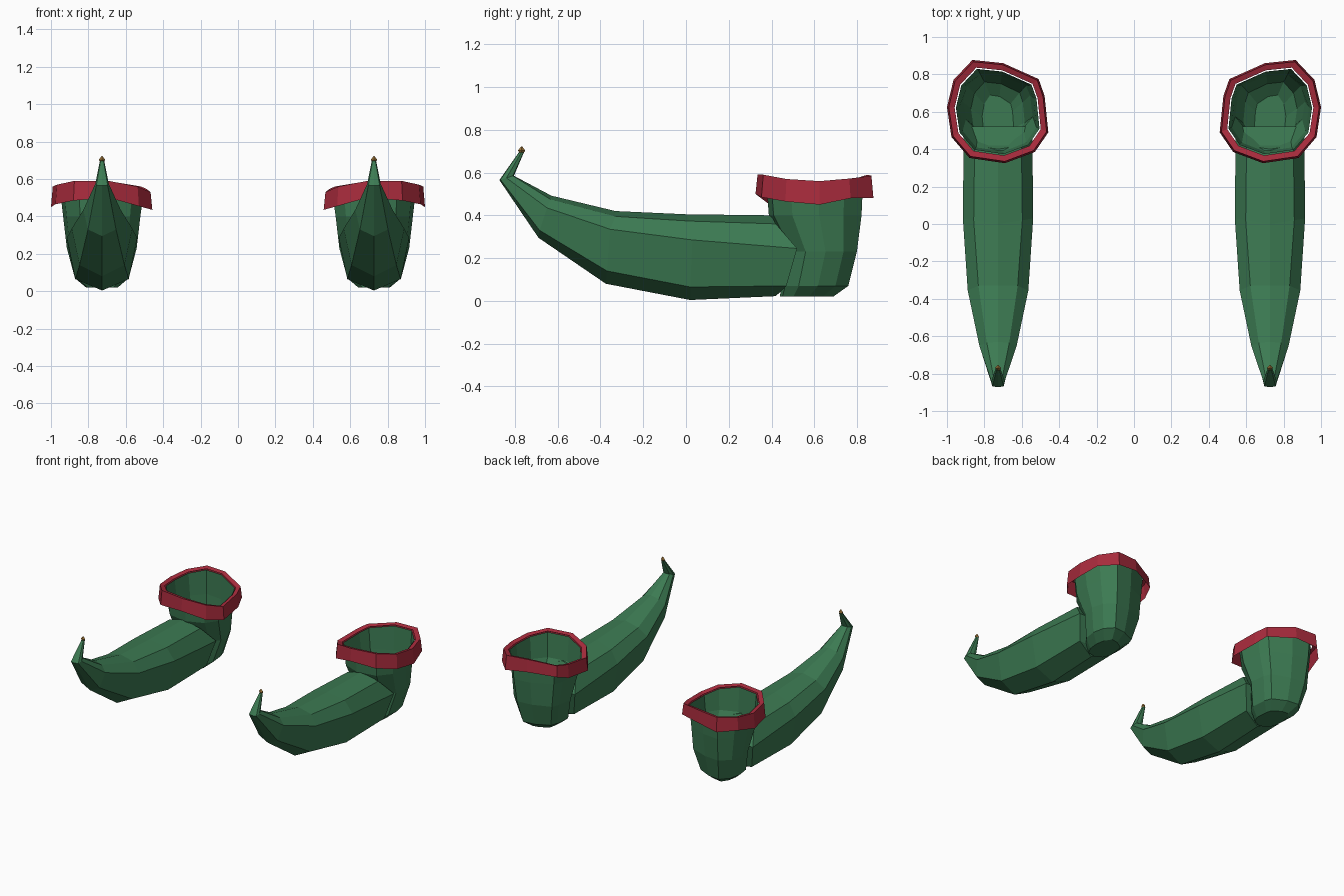
import bpy, bmesh

if "Cube" in bpy.data.objects:
    bpy.data.objects.remove(bpy.data.objects["Cube"])

CX, CY = 0.727, 0.603  # centre of the ankle opening


def material(name, rgb):
    m = bpy.data.materials.new(name)
    m.diffuse_color = (*rgb, 1)
    m.use_nodes = True
    m.node_tree.nodes["Principled BSDF"].inputs["Base Color"].default_value = m.diffuse_color
    return m


GREEN = material("felt green", (0.045, 0.195, 0.085))
RED = material("cuff red", (0.39, 0.024, 0.045))
GOLD = material("tip gold", (0.36, 0.19, 0.045))


def loft(name, rings, mat, cap_start=False, cap_end=False):
    """Bridge closed rings of points, then mirror to make the pair."""
    bm = bmesh.new()
    vs = [[bm.verts.new(p) for p in r] for r in rings]
    n = len(vs[0])
    for a, b in zip(vs, vs[1:]):
        for i in range(n):
            j = (i + 1) % n
            bm.faces.new((a[i], a[j], b[j], b[i]))
    if cap_start:  # strips across the symmetric ring
        r = vs[0]
        h = n // 2
        for i in range(h):
            quad = [r[i], r[i + 1], r[n - i - 1], r[(n - i) % n]]
            bm.faces.new(list(dict.fromkeys(quad)))
    if cap_end:
        bm.faces.new(vs[-1])
    bmesh.ops.recalc_face_normals(bm, faces=bm.faces)
    me = bpy.data.meshes.new(name)
    bm.to_mesh(me)
    bm.free()
    me.materials.append(mat)
    ob = bpy.data.objects.new(name, me)
    bpy.context.collection.objects.link(ob)
    ob.modifiers.new("pair", 'MIRROR').use_mirror_merge = False
    return ob


# Pointed foot: each section is top, shoulder, side, low side, keel
sections = [
    [(0, .40, .40), (.125, .42, .36), (.183, .52, .245), (.14, .47, .07), (0, .42, .022)],
    [(0, .00, .405), (.13, .02, .373), (.188, .03, .285), (.143, .02, .065), (0, .02, .004)],
    [(0, -.33, .42), (.105, -.33, .395), (.162, -.355, .335), (.12, -.37, .14), (0, -.375, .08)],
    [(0, -.63, .492), (.06, -.635, .475), (.10, -.65, .435), (.075, -.685, .33), (0, -.69, .295)],
    [(0, -.805, .585), (.025, -.81, .585), (.036, -.84, .575), (.03, -.868, .567), (0, -.873, .565)],
    [(0, -.758, .695), (.008, -.76, .695), (.012, -.77, .695), (.008, -.78, .695), (0, -.782, .695)],
]
foot = []
for s in sections:
    pts = s + [(-x, y, z) for x, y, z in s[3:0:-1]]
    foot.append([(CX + x, y, z) for x, y, z in pts])
loft("pointed_foot", foot, GREEN, cap_start=True, cap_end=True)

# Irregular cuff outline: x, y, top height, hem height
outline = [
    (.864, .877, .585, .48), (.70, .86, .59, .50), (.51, .775, .56, .48),
    (.478, .685, .545, .45), (.458, .49, .53, .435), (.53, .385, .56, .455),
    (.69, .325, .59, .50), (.88, .353, .59, .485), (.976, .465, .57, .465),
    (1.0, .625, .56, .45), (.965, .77, .572, .48),
]


def scaled(k, pick):
    return [(CX + (p[0] - CX) * k, CY + (p[1] - CY) * k, pick(p)) for p in outline]


loft("cuff", [scaled(.85, lambda p: p[2] - .008), scaled(.965, lambda p: p[2]),
              scaled(1.0, lambda p: p[3])], RED)

# Ankle and heel: open-topped cup (height, half width, front y, back y)
ankle = [scaled(.825, lambda p: p[2] - .012)]
for z, hw, y0, y1 in [(.40, .208, .39, .822), (.23, .188, .48, .80),
                      (.07, .145, .45, .76), (.02, .085, .44, .69)]:
    ym, hy = (y0 + y1) / 2, (y1 - y0) / 2
    ankle.append([(CX + (p[0] - CX) / .273 * hw, ym + (p[1] - CY) / .275 * hy, z)
                  for p in outline])
loft("ankle", ankle, GREEN, cap_end=True)

# Small gold bead on the toe tip
bead = []
for z, r in [(.688, .006), (.703, .017), (.722, .003)]:
    bead.append([(CX + dx * r, -.769 + dy * r, z)
                 for dx, dy in ((1, 0), (0, 1), (-1, 0), (0, -1))])
loft("toe_bead", bead, GOLD, cap_start=True, cap_end=True)
